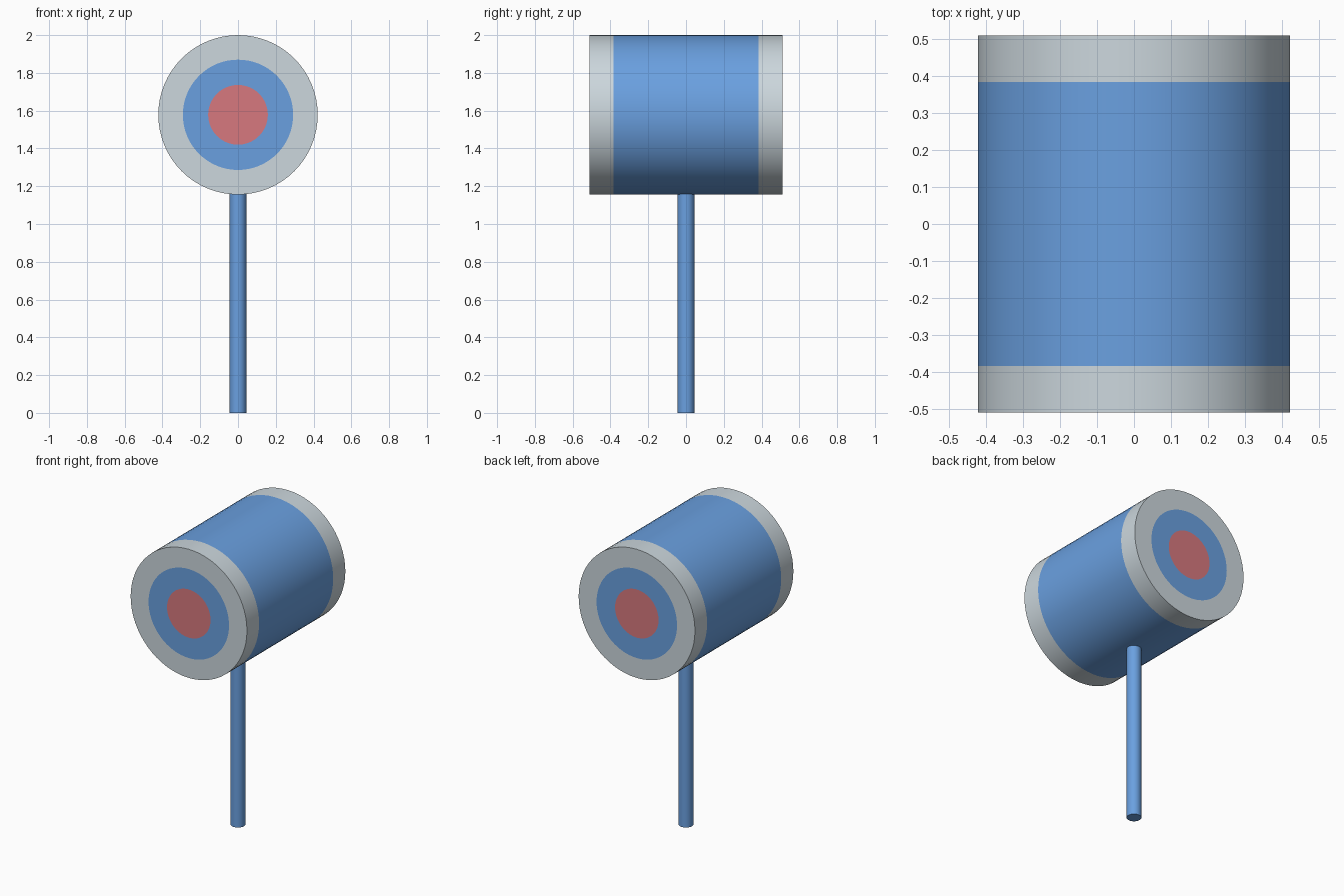
import bpy, bmesh, math

if "Cube" in bpy.data.objects:
    bpy.data.objects.remove(bpy.data.objects["Cube"])


def material(name, srgb):
    m = bpy.data.materials.new(name)
    lin = [((c / 255 + 0.055) / 1.055) ** 2.4 for c in srgb]
    m.diffuse_color = (*lin, 1)
    m.use_nodes = True
    m.node_tree.nodes["Principled BSDF"].inputs["Base Color"].default_value = m.diffuse_color
    return m


BLUE = material("blue", (106, 160, 224))
GREY = material("pale grey", (204, 215, 221))
RED = material("red", (215, 121, 126))


def lathe(name, profile, colours, mats, axis, centre, sides):
    """Spin (radius, height) points round z or y; one colour index per segment."""
    bm = bmesh.new()
    rings = []
    for r, h in profile:
        ring = []
        for i in range(sides if r else 1):
            a = 2 * math.pi * i / sides
            p = (r * math.cos(a), r * math.sin(a), h)
            if axis == "y":
                p = (p[0], h, p[1])
            ring.append(bm.verts.new([p[k] + centre[k] for k in range(3)]))
        rings.append(ring)
    for lo, hi, col in zip(rings, rings[1:], colours):
        for i in range(sides):
            j = (i + 1) % sides
            corners = [lo[i % len(lo)], lo[j % len(lo)], hi[j % len(hi)], hi[i % len(hi)]]
            face = bm.faces.new(list(dict.fromkeys(corners)))
            face.material_index = col
    bmesh.ops.recalc_face_normals(bm, faces=bm.faces)
    mesh = bpy.data.meshes.new(name)
    bm.to_mesh(mesh)
    bm.free()
    for m in mats:
        mesh.materials.append(m)
    obj = bpy.data.objects.new(name, mesh)
    bpy.context.collection.objects.link(obj)
    bpy.ops.object.select_all(action="DESELECT")
    obj.select_set(True)
    bpy.context.view_layer.objects.active = obj
    bpy.ops.object.shade_smooth_by_angle(angle=math.radians(30))
    return obj


# Mallet head: target rings on both ends, grey end bands, blue middle
half = [(0, 0.51), (0.158, 0.51), (0.292, 0.51), (0.422, 0.51), (0.422, 0.384)]
profile = [(r, -y) for r, y in half] + half[::-1]
lathe("mallet_head", profile, [2, 0, 1, 1, 0, 1, 1, 0, 2],
      [BLUE, GREY, RED], "y", (0, 0, 1.578), 64)

# Handle, its top sunk into the head
lathe("handle", [(0, 0), (0.044, 0), (0.044, 1.2), (0, 1.2)], [0, 0, 0],
      [BLUE], "z", (0, 0, 0), 32)
